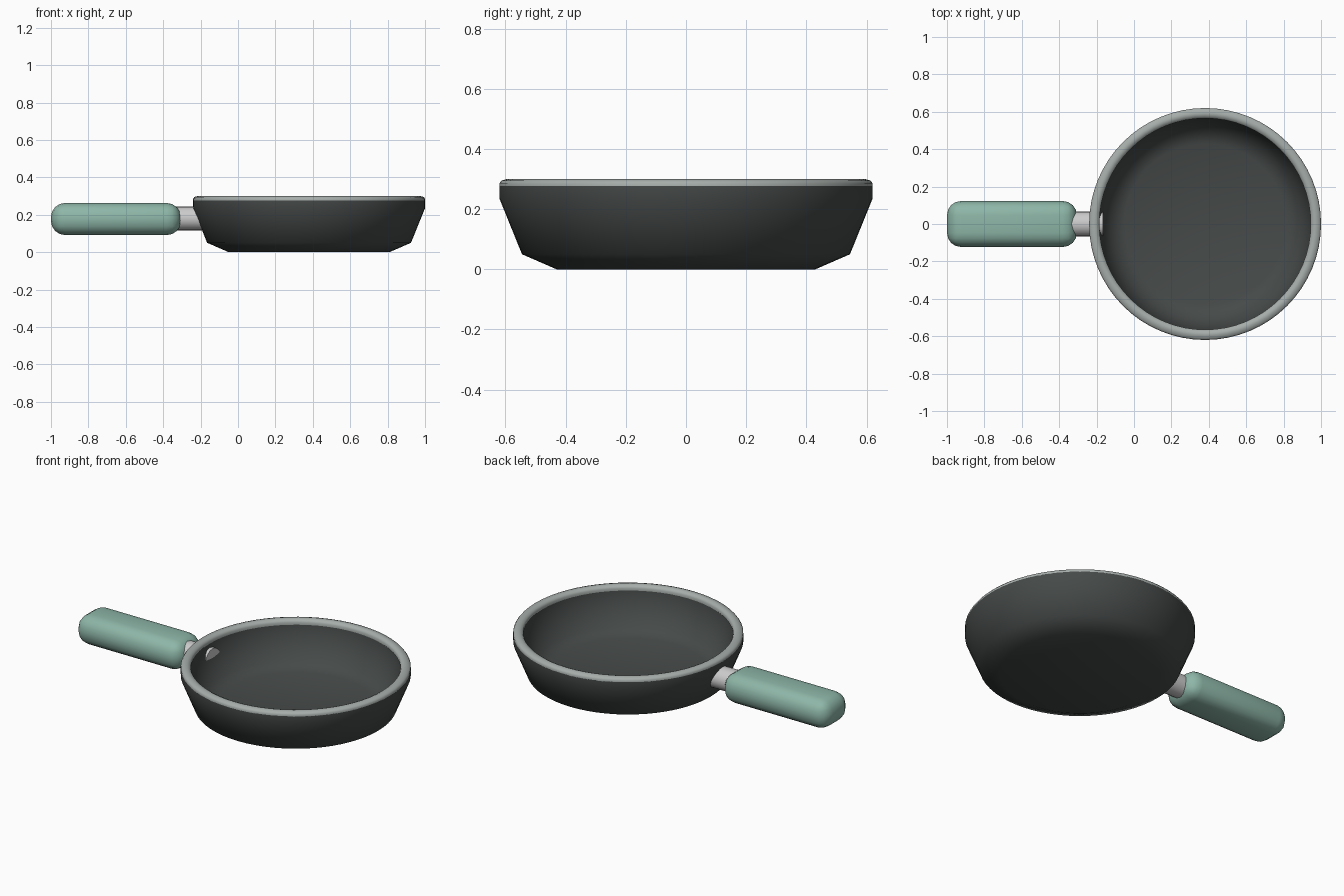
import bpy, bmesh, math

if "Cube" in bpy.data.objects:
    bpy.data.objects.remove(bpy.data.objects["Cube"])

PAN_X = 0.38


def finish(name, bm, color=None, angle=40):
    bmesh.ops.recalc_face_normals(bm, faces=bm.faces)
    me = bpy.data.meshes.new(name)
    bm.to_mesh(me)
    bm.free()
    ob = bpy.data.objects.new(name, me)
    bpy.context.collection.objects.link(ob)
    if color:
        mat = bpy.data.materials.new(name + "_colour")
        mat.diffuse_color = (*color, 1)
        mat.use_nodes = True
        mat.node_tree.nodes["Principled BSDF"].inputs["Base Color"].default_value = mat.diffuse_color
        me.materials.append(mat)
    bpy.ops.object.select_all(action='DESELECT')
    bpy.context.view_layer.objects.active = ob
    ob.select_set(True)
    bpy.ops.object.shade_smooth_by_angle(angle=math.radians(angle))
    return ob


def lathe(name, profile, color, closed=False, angle=40, steps=64):
    bm = bmesh.new()
    vs = [bm.verts.new((PAN_X + r, 0, z)) for r, z in profile]
    edges = [bm.edges.new(p) for p in zip(vs, vs[1:])]
    if closed:
        edges.append(bm.edges.new((vs[-1], vs[0])))
    bmesh.ops.spin(bm, geom=vs + edges, cent=(PAN_X, 0, 0), axis=(0, 0, 1),
                   angle=2 * math.pi, steps=steps, use_duplicate=False)
    bmesh.ops.remove_doubles(bm, verts=bm.verts, dist=1e-4)
    return finish(name, bm, color, angle)


# Pan body: outside wall, then inside wall down to the cooking surface
lathe("pan_body", [(0, 0), (0.43, 0), (0.545, 0.05), (0.62, 0.235), (0.62, 0.277),
                   (0.57, 0.277), (0.565, 0.235), (0.505, 0.08), (0.43, 0.05), (0, 0.05)],
      (0.06, 0.068, 0.066), angle=60)

# Metal rim
lathe("pan_rim", [(0.62, 0.275), (0.62, 0.286), (0.613, 0.295), (0.595, 0.30),
                  (0.585, 0.30), (0.571, 0.294), (0.565, 0.284), (0.565, 0.27)],
      (0.38, 0.42, 0.40), closed=True)

# Neck joining the pan to the handle, its tip just showing inside
bm = bmesh.new()
bmesh.ops.create_cone(bm, cap_ends=True, segments=16, radius1=0.068, radius2=0.068, depth=0.235)
for v in bm.verts:
    x, y, z = v.co
    v.co = (z - 0.2845, y, 0.18 + x * 0.96)
finish("handle_neck", bm)

# Rounded grip
bm = bmesh.new()
bmesh.ops.create_cube(bm, size=1)
for v in bm.verts:
    v.co = (v.co.x * 0.695 - 0.6525, v.co.y * 0.246, v.co.z * 0.172 + 0.177)
bmesh.ops.bevel(bm, geom=bm.edges[:], offset=0.076, segments=4, profile=0.5, affect='EDGES')
finish("handle_grip", bm, (0.27, 0.47, 0.39))
